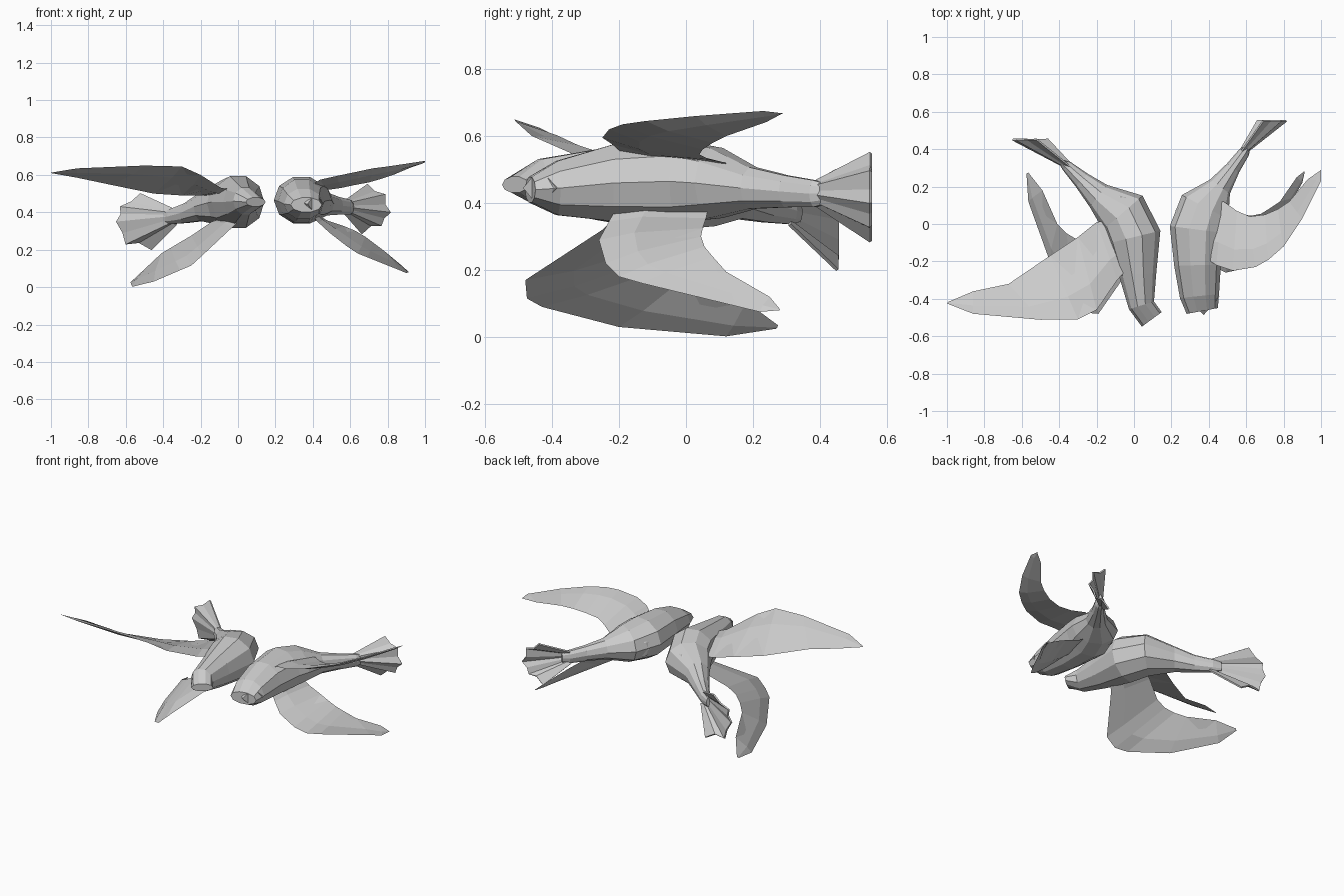
import bpy, bmesh, math
from mathutils import Vector as V


def finish(name, bm):
    bmesh.ops.recalc_face_normals(bm, faces=bm.faces)
    me = bpy.data.meshes.new(name)
    bm.to_mesh(me)
    bm.free()
    ob = bpy.data.objects.new(name, me)
    bpy.context.collection.objects.link(ob)
    return ob


def loft(name, rings):
    bm = bmesh.new()
    rows = [[bm.verts.new(p) for p in r] for r in rings]
    n = len(rows[0])
    for a, b in zip(rows, rows[1:]):
        for i in range(n):
            j = (i + 1) % n
            bm.faces.new((a[i], a[j], b[j], b[i]))
    bm.faces.new(rows[0])
    bm.faces.new(rows[-1])
    return finish(name, bm)


def body(name, secs, n=10):
    # sections: x, y, z, half width, half height
    rings = []
    for k, (x, y, z, w, h) in enumerate(secs):
        a, b = secs[max(k - 1, 0)], secs[min(k + 1, len(secs) - 1)]
        side = V((-(b[1] - a[1]), b[0] - a[0], 0)).normalized()
        rings.append([V((x, y, z)) + side * w * math.cos(t) + V((0, 0, h * math.sin(t)))
                      for t in [2 * math.pi * i / n for i in range(n)]])
    return loft(name, rings)


def wing(name, lead, trail, thick=0.014):
    # thin diamond section between leading and trailing edge
    rings = []
    m = len(lead)
    for k in range(m):
        a, b = V(lead[k]), V(trail[k])
        span = V(lead[min(k + 1, m - 1)]) + V(trail[min(k + 1, m - 1)]) \
            - V(lead[max(k - 1, 0)]) - V(trail[max(k - 1, 0)])
        nrm = (b - a).cross(span).normalized() * thick * (1 - 0.7 * k / m)
        if k == m - 1:
            nrm *= 0.2
        mid = a.lerp(b, 0.35)
        rings.append([a, mid + nrm, b, mid - nrm])
    return loft(name, rings)


def fan(name, root, y, pts):
    # pleated tail fan
    bm = bmesh.new()
    r = V(root)
    c = V((sum(p[0] for p in pts), y * len(pts), sum(p[1] for p in pts))) / len(pts)
    ends = [V((p[0], y, p[1])) for p in pts]
    rows = [[bm.verts.new(r + (e - c) * 0.28) for e in ends], [bm.verts.new(e) for e in ends]]
    for i in range(len(pts) - 1):
        bm.faces.new((rows[0][i], rows[0][i + 1], rows[1][i + 1], rows[1][i]))
    ob = finish(name, bm)
    s = ob.modifiers.new("thickness", 'SOLIDIFY')
    s.thickness = 0.01
    s.offset = 0
    return ob


def belly(name, loc, angle, size):
    # flattened oval patch on the belly
    bm = bmesh.new()
    bmesh.ops.create_uvsphere(bm, u_segments=12, v_segments=6, radius=1)
    ob = finish(name, bm)
    ob.location, ob.scale = loc, size
    ob.rotation_euler = (0, 0, angle)


# Left bird, head turned towards its neighbour
body("left_bird_body", [
    (.095, -.51, .455, .066, .025), (.04, -.435, .46, .07, .075), (.02, -.27, .455, .10, .11),
    (0, -.07, .455, .145, .145), (-.06, .06, .45, .14, .125), (-.19, .15, .43, .075, .08),
    (-.28, .235, .395, .047, .055), (-.36, .31, .377, .03, .042), (-.40, .34, .373, .01, .03)])
belly("left_bird_belly", (-.03, .11, .45), math.radians(-30), (.12, .04, .085))
wing("left_bird_upper_wing",
     [(0, -.2, .52), (-.09, -.3, .53), (-.2, -.46, .6), (-.3, -.51, .645), (-.5, -.512, .65),
      (-.86, -.48, .635), (-1, -.425, .612)],
     [(-.08, .03, .49), (-.2, .01, .49), (-.3, -.07, .49), (-.45, -.17, .5), (-.67, -.32, .545),
      (-.86, -.36, .585), (-.99, -.415, .608)])
wing("left_bird_lower_wing",
     [(.02, -.2, .37), (-.03, -.25, .32), (-.19, -.48, .17), (-.25, -.475, .115), (-.31, -.43, .09),
      (-.45, -.2, .03), (-.565, .12, .002), (-.575, .27, .025)],
     [(-.06, .02, .38), (-.14, -.02, .35), (-.25, -.08, .275), (-.31, -.08, .24), (-.36, -.05, .21),
      (-.41, 0, .18), (-.49, .18, .105), (-.565, .275, .035)])
fan("left_bird_tail", (-.36, .31, .375), .452,
    [(-.52, .5), (-.57, .455), (-.63, .43), (-.625, .39), (-.65, .35), (-.615, .29),
     (-.6, .23), (-.53, .24), (-.46, .2)])

# Right bird
body("right_bird_body", [
    (.365, -.465, .44, .085, .04), (.35, -.385, .445, .105, .085), (.34, -.22, .46, .125, .12),
    (.34, -.03, .465, .15, .13), (.38, .09, .46, .14, .11), (.46, .2, .445, .065, .065),
    (.53, .3, .435, .04, .05), (.59, .385, .428, .03, .042), (.615, .42, .428, .01, .03)])
belly("right_bird_belly", (.33, .115, .455), math.radians(31), (.13, .04, .085))
# Beak wedge pointing sideways
body("right_bird_beak", [(.415, -.437, .445, .065, .035), (.36, -.39, .45, .06, .05)], 6)
wing("right_bird_upper_wing",
     [(.38, -.18, .54), (.44, -.22, .575), (.53, -.25, .595), (.65, -.23, .62), (.72, -.19, .635),
      (.8, -.12, .645), (.9, .03, .66), (1, .23, .675), (1, .29, .668)],
     [(.4, .11, .5), (.48, .12, .52), (.55, .07, .53), (.62, .04, .545), (.7, .05, .56),
      (.77, .08, .58), (.83, .12, .6), (.93, .24, .642), (.995, .285, .666)])
wing("right_bird_lower_wing",
     [(.38, -.2, .4), (.43, -.23, .345), (.49, -.26, .29), (.58, -.24, .22), (.64, -.2, .18),
      (.69, -.13, .16), (.86, .15, .092), (.9, .22, .075), (.913, .28, .08)],
     [(.4, .07, .4), (.48, .06, .355), (.57, .05, .325), (.63, .045, .3), (.68, .055, .27),
      (.72, .08, .24), (.78, .12, .195), (.87, .25, .12), (.908, .28, .084)])
fan("right_bird_tail", (.59, .39, .428), .552,
    [(.69, .55), (.73, .51), (.785, .495), (.785, .44), (.815, .4), (.78, .37),
     (.765, .33), (.71, .33), (.66, .285)])
